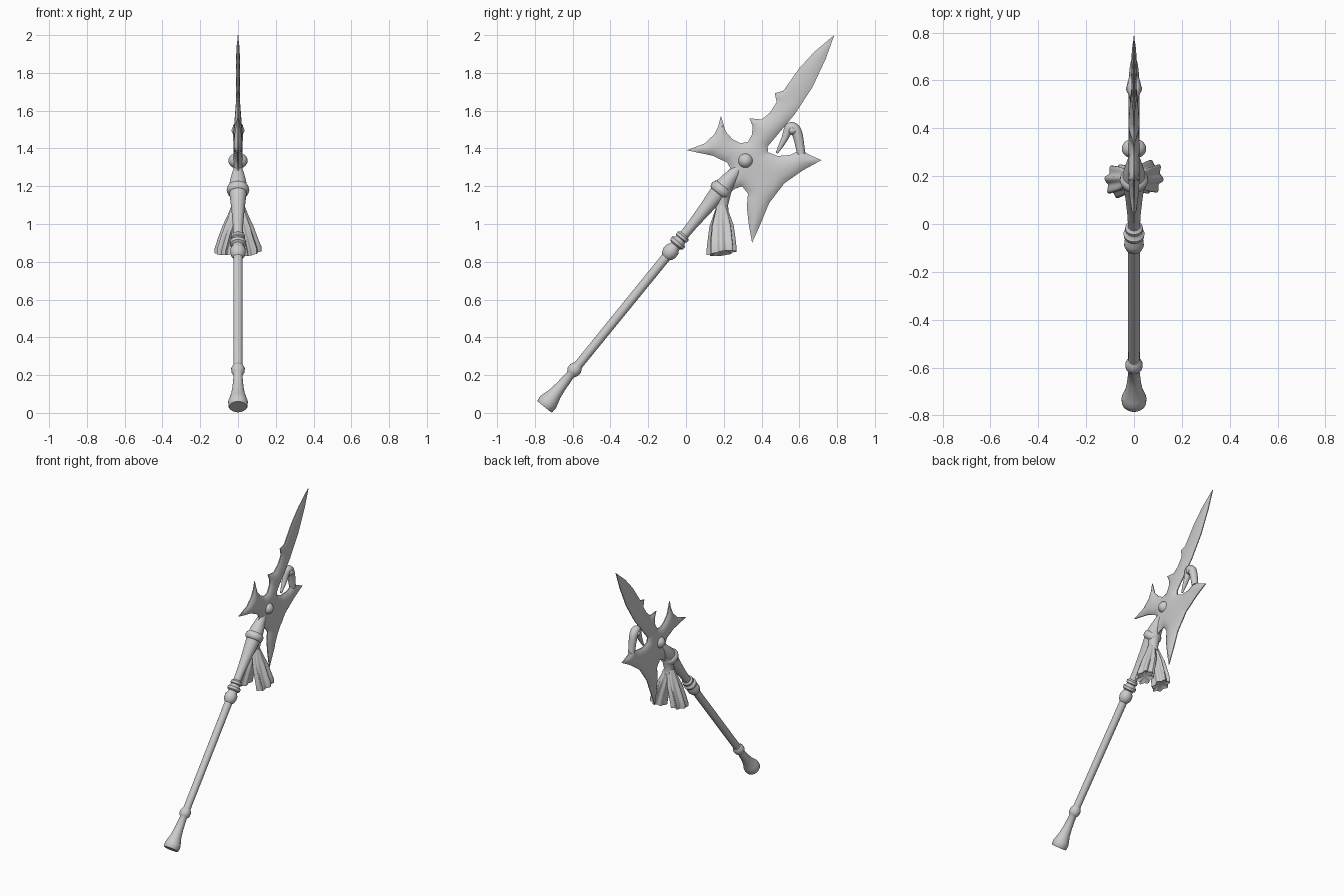
import bpy, bmesh, math
from mathutils import Vector, geometry

if "Cube" in bpy.data.objects:
    bpy.data.objects.remove(bpy.data.objects["Cube"])


def finish(name, bm, angle=40):
    bmesh.ops.recalc_face_normals(bm, faces=bm.faces)
    me = bpy.data.meshes.new(name)
    bm.to_mesh(me)
    bm.free()
    me.shade_smooth()
    me.set_sharp_from_angle(angle=math.radians(angle))
    ob = bpy.data.objects.new(name, me)
    bpy.context.collection.objects.link(ob)
    return ob


def skin(name, rings, angle=40):
    # closed tube through a list of equally sized point rings
    bm = bmesh.new()
    loops = [[bm.verts.new(p) for p in ring] for ring in rings]
    n = len(loops[0])
    for a, b in zip(loops, loops[1:]):
        for i in range(n):
            bm.faces.new((a[i], a[(i + 1) % n], b[(i + 1) % n], b[i]))
    for end in (loops[0], loops[-1]):
        centre = sum((v.co for v in end), Vector()) / n
        c = bm.verts.new(centre)
        for i in range(n):
            bm.faces.new((end[i], end[(i + 1) % n], c))
    return finish(name, bm, angle)


def lathe(name, profile, base, axis, n=24):
    axis = Vector(axis).normalized()
    u = Vector((1, 0, 0))
    w = axis.cross(u)
    turn = [2 * math.pi * i / n for i in range(n)]
    return skin(name, [[Vector(base) + axis * s + (u * math.cos(t) + w * math.sin(t)) * r
                        for t in turn] for s, r in profile])


def ball(name, loc, scale):
    bm = bmesh.new()
    bmesh.ops.create_uvsphere(bm, u_segments=24, v_segments=14, radius=1)
    for v in bm.verts:
        v.co = Vector(loc) + v.co * Vector(scale)
    return finish(name, bm)


# Pole parts share one slanted axis
BASE, AXIS = (0, -.75, .032), (0, .631, .776)
lathe("butt_cap", [(0, .046), (.008, .051), (.035, .052), (.055, .046), (.09, .036), (.14, .029),
                   (.22, .023), (.23, .03), (.24, .035), (.262, .036), (.275, .03), (.285, .024)], BASE, AXIS)
lathe("shaft", [(.27, .024), (1.04, .025)], BASE, AXIS)
lathe("collar", [(1.02, .025), (1.03, .034), (1.05, .041), (1.075, .04), (1.09, .031), (1.1, .03),
                 (1.108, .042), (1.125, .044), (1.135, .032), (1.145, .03), (1.15, .037), (1.165, .037),
                 (1.175, .026)], BASE, AXIS)
lathe("neck", [(1.16, .025), (1.24, .027), (1.36, .036), (1.46, .046)], BASE, AXIS)
lathe("socket_ring", [(1.455, .044), (1.463, .055), (1.48, .06), (1.497, .056), (1.505, .047),
                      (1.54, .043), (1.6, .03), (1.66, .012)], BASE, AXIS)

# Bladed head: outline in (y, z), thickened towards its middle
outline = [(.165, 1.22), (.235, 1.295), (.218, 1.325), (.14, 1.362), (.005, 1.39), (.1, 1.427),
           (.15, 1.475), (.172, 1.52), (.185, 1.572), (.21, 1.49), (.245, 1.45), (.29, 1.427),
           (.328, 1.435), (.35, 1.475), (.352, 1.52), (.335, 1.56), (.4, 1.553), (.445, 1.59),
           (.48, 1.645), (.47, 1.692), (.515, 1.705), (.6, 1.825), (.68, 1.912), (.785, 2.0),
           (.74, 1.875), (.67, 1.725), (.575, 1.58), (.47, 1.455), (.432, 1.41), (.435, 1.38),
           (.485, 1.36), (.55, 1.365), (.61, 1.395), (.65, 1.368), (.717, 1.338), (.62, 1.285),
           (.52, 1.215), (.44, 1.11), (.39, .99), (.35, .9), (.332, 1.0), (.322, 1.09),
           (.328, 1.16), (.297, 1.2), (.26, 1.187), (.225, 1.16)]
pts = [Vector(p) for p in outline][::-1]
sides = list(zip(pts, pts[1:] + pts[:1]))


def edge_distance(p):
    best = 9
    for a, b in sides:
        t = max(0, min(1, (p - a).dot(b - a) / (b - a).length_squared))
        best = min(best, (p - a.lerp(b, t)).length)
    return best


border = []
for a, b in sides:
    k = max(1, round((b - a).length / .02))
    border += [a.lerp(b, i / k) for i in range(k)]
inner = [Vector((.016 * (i + .5 * (j % 2)), .9 + .014 * j)) for j in range(80) for i in range(50)]
inner = [p for p in inner if edge_distance(p) > .008]
vs, _, fs, *_ = geometry.delaunay_2d_cdt(border + inner, [], [list(range(len(border)))], 1, 1e-5)
bm = bmesh.new()
used = {i for f in fs for i in f}
new = {}
for i in used:
    p = vs[i]
    thin = 1 - .6 * max(0, min(1, (p.y - 1.5) / .15))
    new[i] = bm.verts.new((.003 + thin * .021 * (1 - math.exp(-edge_distance(p) / .022)), p.x, p.y))
for f in fs:
    bm.faces.new([new[i] for i in f])
back = bmesh.ops.extrude_face_region(bm, geom=bm.faces[:], use_keep_orig=True)["geom"]
for v in back:
    if isinstance(v, bmesh.types.BMVert):
        v.co.x *= -1
finish("blade_head", bm, 50)
ball("centre_boss", (0, .315, 1.335), (.051, .042, .042))


# Curled hook above the axe edge
cu = bpy.data.curves.new("curled_hook", "CURVE")
cu.dimensions = "3D"
cu.bevel_depth = .02
cu.bevel_resolution = 4
cu.use_fill_caps = True
sp = cu.splines.new("NURBS")
hook = [(.61, 1.37, 1.1), (.6, 1.43, 1.2), (.59, 1.5, 1.5), (.545, 1.525, 1.4),
        (.53, 1.46, .9), (.505, 1.42, .7), (.48, 1.375, .3)]
sp.points.add(len(hook) - 1)
for p, (y, z, r) in zip(sp.points, hook):
    p.co, p.radius = (0, y, z, 1), r
sp.order_u = 4
sp.use_endpoint_u = True
bpy.context.collection.objects.link(bpy.data.objects.new("curled_hook", cu))
ball("hook_knob", (0, .565, 1.495), (.034, .027, .024))

# Tassel: hanger, knot and two splayed folded lobes
lathe("tassel_hanger", [(0, .045), (.05, .036), (.09, .03), (.12, .035)], (0, .2, 1.19), (0, -.08, -1))
ball("tassel_knot", (0, .19, 1.085), (.034, .034, .022))
for side, name in ((-1, "tassel_left"), (1, "tassel_right")):
    rings = []
    # height, centre x, half width x, half depth y
    for z, cx, rx, ry in [(1.1, .012, .022, .024), (1.05, .02, .032, .04), (.99, .038, .04, .056),
                          (.92, .058, .045, .062), (.87, .072, .047, .066), (.845, .074, .045, .066),
                          (.855, .07, .03, .05)]:
        fold = .16 * min(1, (1.1 - z) / .12)
        ring = []
        for i in range(48):
            t = 2 * math.pi * i / 48
            m = 1 + fold * (math.cos(7 * t + side) - .3)
            lift = .02 * math.sin(t) * (1.1 - z) / .25
            ring.append((side * (cx + rx * m * math.cos(t)), .188 + side * .008 * (1.1 - z) * 4 + ry * m * math.sin(t),
                         z + lift * .5 + (.012 * math.cos(t) if z < .9 else 0) * (side > 0)))
        rings.append(ring)
    skin(name, rings, 60)
